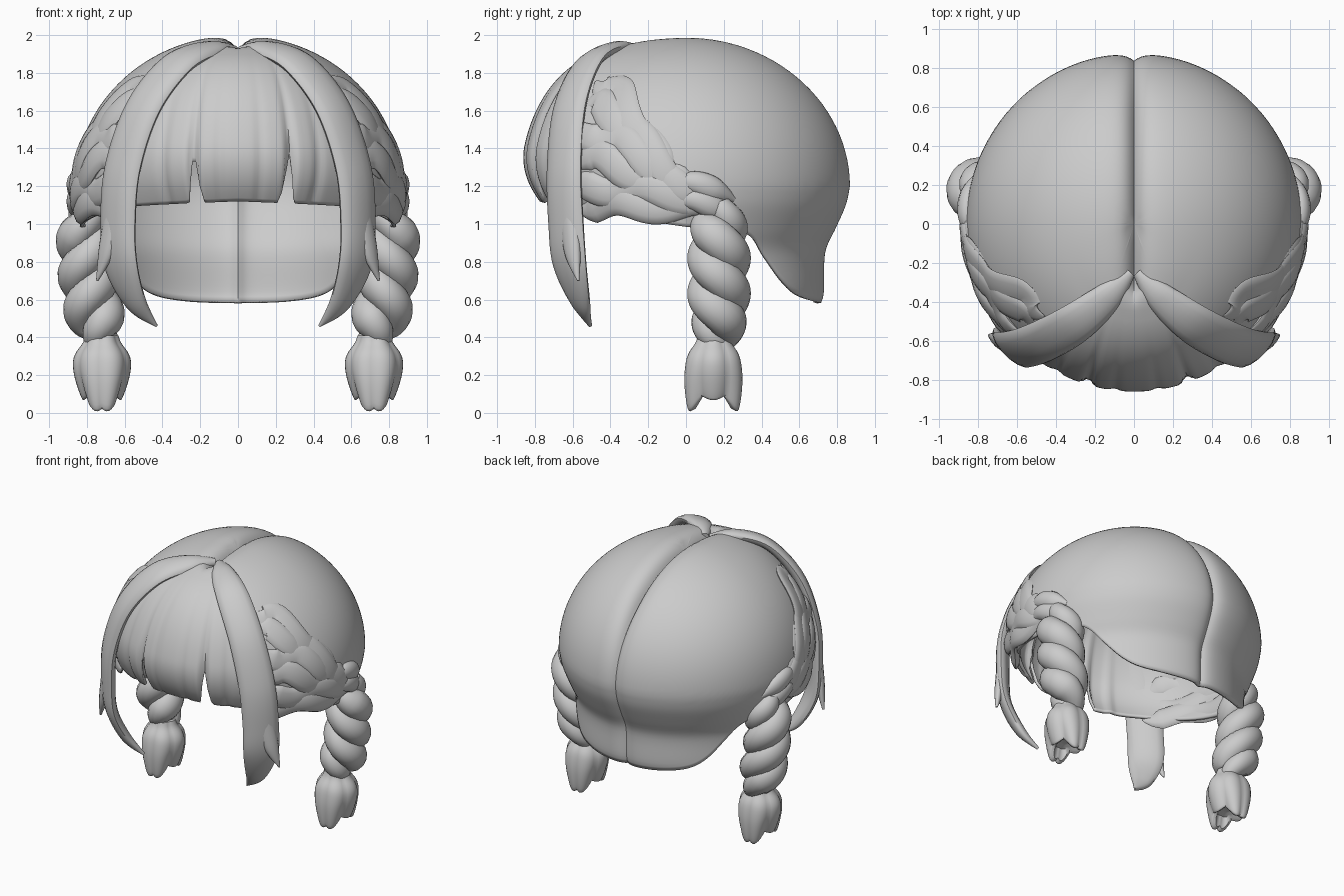
import bpy, bmesh, math
from mathutils import Vector

if "Cube" in bpy.data.objects:
    bpy.data.objects.remove(bpy.data.objects["Cube"])

hair = bpy.data.materials.new("hair grey")
hair.diffuse_color = (0.6, 0.6, 0.6, 1)
hair.use_nodes = True
hair.node_tree.nodes["Principled BSDF"].inputs["Base Color"].default_value = hair.diffuse_color


def finish(name, bm, angle=50):
    bmesh.ops.recalc_face_normals(bm, faces=bm.faces)
    me = bpy.data.meshes.new(name)
    bm.to_mesh(me)
    bm.free()
    me.materials.append(hair)
    ob = bpy.data.objects.new(name, me)
    bpy.context.collection.objects.link(ob)
    bpy.ops.object.select_all(action='DESELECT')
    ob.select_set(True)
    bpy.context.view_layer.objects.active = ob
    bpy.ops.object.shade_smooth_by_angle(angle=math.radians(angle))
    return ob


def lerp(table, v):
    for (a, b), (c, d) in zip(table, table[1:]):
        if v <= c:
            return b + (d - b) * max(0, v - a) / (c - a)
    return table[-1][1]


def spline(keys, steps=8):
    """Smooth curve through tuples of any length."""
    out = []
    for i in range(len(keys) - 1):
        p = [keys[max(0, min(len(keys) - 1, i + k))] for k in (-1, 0, 1, 2)]
        for s in range(steps):
            t = s / steps
            out.append([0.5 * (2 * b + (c - a) * t + (2 * a - 5 * b + 4 * c - d) * t * t
                               + (3 * b - a - 3 * c + d) * t ** 3) for a, b, c, d in zip(*p)])
    return out + [list(keys[-1])]


def skin(bm, rings, caps=True):
    vs = [[bm.verts.new(p) for p in r] for r in rings]
    n = len(vs[0])
    for a, b in zip(vs, vs[1:]):
        for i in range(n):
            bm.faces.new((a[i], a[(i + 1) % n], b[(i + 1) % n], b[i]))
    if caps:
        bm.faces.new(vs[0])
        bm.faces.new(vs[-1])
    return vs


def sweep(bm, path, n=12):
    """Path rows: x, y, z, half width, half thickness; the flat side faces outwards."""
    rings = []
    pts = [Vector(p[:3]) for p in path]
    for i, row in enumerate(path):
        p = pts[i]
        t = (pts[min(i + 1, len(pts) - 1)] - pts[max(i - 1, 0)]).normalized()
        out = p - Vector((0, 0, min(p.z, 1.2)))
        out = (out - t * out.dot(t)).normalized()
        side = t.cross(out)
        w, h = max(row[3], .004), max(row[4], .004)
        rings.append([p + side * w * math.cos(k * math.tau / n) + out * h * math.sin(k * math.tau / n)
                      for k in range(n)])
    skin(bm, rings)


# ---- cap: a dome with a parting, a low nape and a cut fringe ----
RIM = spline([(0, .58), (20, .588), (36, .62), (46, .69), (56, .82), (64, .93), (74, .975), (90, .985),
              (130, 1.08), (145, 1.1), (180, 1.12)])
TUCK = spline([(.55, .80), (.62, .84), (.8, .845), (.88, .86), (.97, .91), (1.1, .975), (1.2, 1)])
GAPS = [(-.24, 1), (.28, 1), (-.1, .35), (.12, .35), (-.4, .4), (.43, .4)]


def cap_point(back, q, lift=0):
    """back: degrees from the rear; q: 0 crown, 1 widest level, beyond that downwards."""
    phi = math.radians(90 - back)
    c, s = math.cos(phi), math.sin(phi)
    w = max(0, -s) ** 2
    if q < 1:
        th = q * math.pi / 2
        z, r = 1.2 + .8 * math.cos(th), math.sin(th) ** (1 - .35 * w)
    else:
        z = 1.2 - (q - 1) * .8
        r = 1 - (1 - lerp(TUCK, z)) * (.4 + .6 * max(0, s) ** .5)
    r -= w * 1.15 * max(0, 1.43 - z) ** 2   # the fringe curls inwards
    r *= .878 - .015 * c * c + lift
    x, y = c * r, s * r
    # parting crease, fading out into the fringe
    part = math.exp(-abs(x) / .045) * (1 if y > -.28 else math.exp(-((y + .28) / .08) ** 2))
    z -= .085 * part * max(0, min(1, (z - 1.2) / .6)) + .04 * w * min(1, q * 4) * max(0, 1 - q)
    k = 1 - .045 * part * (y > 0)
    # fringe grooves
    if s < -.5:
        for gx, g in GAPS:
            k -= .045 * g * min(1, q) ** 2 * math.exp(-((c * .86 - gx) / .025) ** 2)
    return Vector((x * k, y * k, z))


def rim_q(back):
    a = abs(back if back <= 180 else back - 360)
    z = lerp(RIM, a)
    x = math.cos(math.radians(90 - back)) * .86
    if a > 120:
        for gx, g in GAPS[:2]:
            z += .3 * max(0, 1 - abs(x - gx) / .045) ** 1.4
    return 1 + (1.2 - z) / .8 if z < 1.2 else math.acos((z - 1.2) / .8) / (math.pi / 2)


bm = bmesh.new()
COLS, ROWS = 300, 48
rings = []
for j in range(1, ROWS + 1):
    rings.append([cap_point(i * 360 / COLS, rim_q(i * 360 / COLS) * j / ROWS) for i in range(COLS)])
top = skin(bm, rings, caps=False)[0]
crown = bm.verts.new((0, 0, 1.915))
for i in range(COLS):
    bm.faces.new((crown, top[(i + 1) % COLS], top[i]))
cap = finish("hair_cap", bm)
mod = cap.modifiers.new("thickness", 'SOLIDIFY')
mod.thickness, mod.offset = .02, -1

LOCK = [(.02, -.25, 1.915, .03, .03), (.14, -.38, 1.925, .08, .04), (.32, -.52, 1.85, .11, .04),
        (.50, -.615, 1.62, .12, .045), (.61, -.645, 1.3, .125, .045), (.635, -.635, 1.0, .125, .045),
        (.62, -.615, .78, .12, .04), (.54, -.56, .58, .07, .035), (.43, -.505, .46, .005, .01)]
TIP = [(.66, -.62, 1.05, .06, .035), (.70, -.6, .85, .05, .03), (.745, -.57, .70, .005, .008)]

for sx, label in ((1, "right"), (-1, "left")):
    flip = lambda rows: [[r[0] * sx] + list(r[1:]) for r in rows]

    # face-framing lock with split ends
    bm = bmesh.new()
    for keys in (LOCK, TIP):
        sweep(bm, flip(spline(keys)), 14)
    finish(label + "_face_lock", bm)

    # shallow woven strands gathered from the face towards the braid
    bm = bmesh.new()
    for n in range(6):
        q0 = .5 + .125 * n
        rows = []
        for i in range(41):
            t = i / 40
            back = 136 - (62 - 4 * (5 - n)) * t
            q = q0 + (1.12 - q0) * t ** 1.8 * .85 + .03 * math.sin(t * 13 + n * 2.6)
            p = cap_point(back, q, .008 * math.sin(t * 13 + n * 2.6 + 1.5))
            fade = min(1, 6 * t + .1, 6 * (1 - t) + .2)
            rows.append([p.x, p.y, p.z, .08 * fade, (.018 + .003 * n) * fade])
        sweep(bm, flip(rows))
    # gathered knot over the braid root
    for dz in (0, .09):
        sweep(bm, flip(spline([(.83, -.08, 1.12 + dz, .03, .02), (.86, .04, 1.13 + dz, .06, .045),
                               (.85, .15, 1.09 + dz, .065, .045), (.80, .25, 1.04 + dz, .02, .02)])))
    finish(label + "_woven_strands", bm)

    # two-strand twisted braid
    bm = bmesh.new()
    for half in (0, math.pi):
        rows = []
        for i in range(81):
            t = i / 80
            z = 1.1 - .75 * t
            cx = .795 + .02 * math.sin(t * 3) - .085 * t * t
            a = half + t * math.tau * 2
            r = .066 * min(1, .5 + 3 * t, .35 + 3 * (1 - t))
            f = .104 * min(1, .6 + 2 * t, .55 + 2.5 * (1 - t))
            rows.append([cx + r * math.cos(a), .175 + r * math.sin(a), z, f, f * .92])
        sweep(bm, flip(rows), 16)
    finish(label + "_braid", bm)

    # tuft with pointed ends below the braid
    bm = bmesh.new()
    prof = spline([(.085, .41), (.10, .37), (.14, .31), (.16, .23), (.155, .15), (.135, .09),
                   (.10, .10), (.03, .12)], 4)
    rings = []
    for r, z in prof:
        ring = []
        low = max(0, min(1, (.28 - z) / .18))
        for k in range(48):
            a = k * math.tau / 48
            lobe = abs(math.cos(3 * a))
            rr = r * (.92 + .10 * lobe)
            drop = low * (r > .09) * (.075 * abs(math.sin(a)) ** 3 + .03 * lobe - .01)
            ring.append((sx * (.72 + rr * math.cos(a) * (1 - .25 * low)), .145 + rr * math.sin(a), z - drop))
        rings.append(ring)
    skin(bm, rings)
    finish(label + "_braid_tuft", bm)
